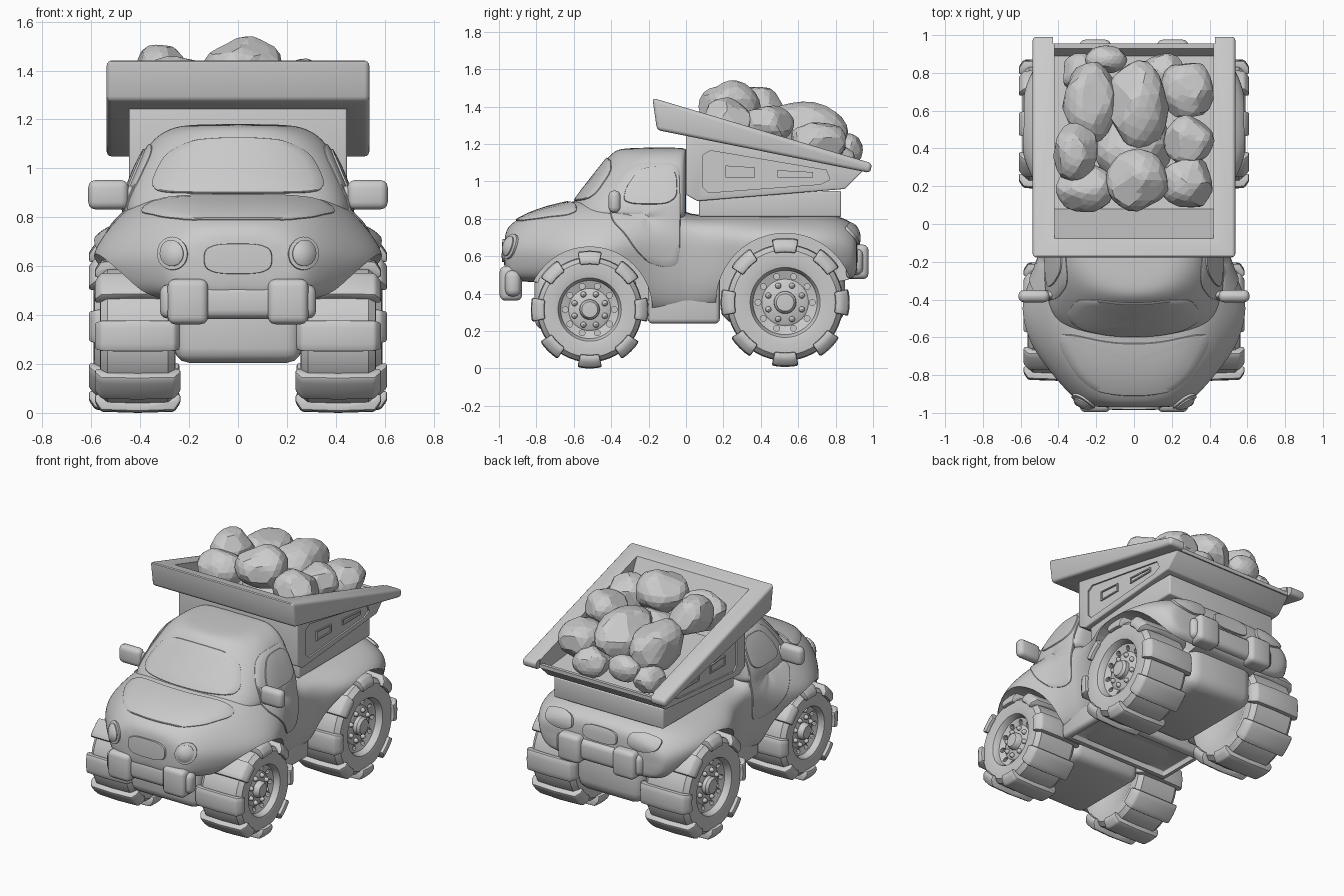
import bpy, bmesh, random
from math import sin, cos, pi
from mathutils import Vector as V
from mathutils.bvhtree import BVHTree

if "Cube" in bpy.data.objects:
    bpy.data.objects.remove(bpy.data.objects["Cube"])

random.seed(4)


def finish(o, angle=0.6):
    """Apply modifiers and shade smooth by angle."""
    dg = bpy.context.evaluated_depsgraph_get()
    me = bpy.data.meshes.new_from_object(o.evaluated_get(dg))
    o.modifiers.clear()
    o.data = me
    bpy.ops.object.select_all(action='DESELECT')
    o.select_set(True)
    bpy.context.view_layer.objects.active = o
    bpy.ops.object.shade_smooth_by_angle(angle=angle)
    return o


def make(name, bm):
    bmesh.ops.remove_doubles(bm, verts=bm.verts, dist=1e-5)
    bmesh.ops.recalc_face_normals(bm, faces=bm.faces)
    me = bpy.data.meshes.new(name)
    bm.to_mesh(me)
    bm.free()
    o = bpy.data.objects.new(name, me)
    bpy.context.collection.objects.link(o)
    return o


def loft(name, rings, loop=False):
    """Skin closed rings; cap both ends unless the rings loop."""
    bm = bmesh.new()
    R = [[bm.verts.new(p) for p in r] for r in rings]
    n = len(R[0])
    for a, b in zip(R, R[1:] + (R[:1] if loop else [])):
        for i in range(n):
            bm.faces.new((a[i], a[(i + 1) % n], b[(i + 1) % n], b[i]))
    if not loop:
        bm.faces.new(R[0])
        bm.faces.new(R[-1])
    return make(name, bm)


def prism(name, pts, x0, x1):
    return loft(name, [[(x, y, z) for y, z in pts] for x in (x0, x1)])


def bevel(o, w, seg=3):
    m = o.modifiers.new('Bevel', 'BEVEL')
    m.width, m.segments, m.limit_method = w, seg, 'ANGLE'
    return finish(o)


def box(name, c, s, w):
    (x, y, z), (a, b, d) = c, [k / 2 for k in s]
    return bevel(prism(name, [(y - b, z - d), (y + b, z - d), (y + b, z + d), (y - b, z + d)], x - a, x + a), w)


def cut(o, cutter):
    m = o.modifiers.new('Cut', 'BOOLEAN')
    m.object, m.operation, m.solver = cutter, 'DIFFERENCE', 'EXACT'
    cutter.hide_render = True
    finish(o)
    bpy.data.objects.remove(cutter)


def lathe(name, c, prof, a0=0, a1=2 * pi, steps=48, s=1):
    """Revolve an (x, r) profile about an axle along x."""
    full = a1 - a0 > 6.2
    angs = [a0 + (a1 - a0) * i / steps for i in range(steps + (not full))]
    return loft(name, [[(c[0] + s * x, c[1] + r * cos(a), c[2] + r * sin(a)) for x, r in prof] for a in angs], full)


def ball(name, c, s, seg=24):
    bm = bmesh.new()
    bmesh.ops.create_uvsphere(bm, u_segments=seg, v_segments=seg // 2, radius=1)
    for v in bm.verts:
        v.co = V([c[i] + v.co[i] * s[i] for i in range(3)])
    return finish(make(name, bm))


def subsurf(o):
    m = o.modifiers.new('Subdivision', 'SUBSURF')
    m.levels = m.render_levels = 3
    return finish(o)


# Lower body: hood, fenders and rear deck (y, top z, top w, flare w, flare z, bottom z)
rings = []
for y, zt, wt, wf, zf, zb in [
        (-.975, .72, .14, .23, .65, .50), (-.94, .78, .22, .31, .66, .47), (-.80, .85, .33, .44, .66, .46),
        (-.62, .895, .39, .575, .66, .45), (-.45, .915, .42, .62, .67, .44), (-.29, .91, .45, .56, .69, .30),
        (-.16, .88, .46, .50, .70, .27), (-.04, .87, .46, .48, .70, .27), (.01, .82, .45, .47, .70, .27),
        (.18, .825, .46, .50, .70, .29), (.34, .83, .48, .61, .72, .45), (.62, .83, .48, .62, .72, .45),
        (.80, .825, .44, .56, .70, .46), (.90, .78, .38, .48, .67, .48), (.92, .72, .34, .42, .65, .52)]:
    half = [(wt * .55, zt), (wt, zt - .035), (wf, zf), (wf * .98, zf - .09), (wf * .88, zb), (wf * .4, zb)]
    rings.append([(x, y, z) for x, z in half] + [(-x, y, z) for x, z in half[::-1]])
body = subsurf(loft('body', rings))
for s in (1, -1):
    for y, z, r in ((-.515, .315, .335), (.53, .353, .37)):
        cut(body, lathe('arch_cutter', (0, y, z), [(.24, 0), (.24, r), (.8, r), (.8, 0)], s=s))

# Cab (z, front y, half width)
rings = []
for z, yf, w in [(.76, -.66, .48), (.86, -.62, .47), (.93, -.575, .445), (1.03, -.495, .405),
                 (1.12, -.425, .35), (1.165, -.385, .28), (1.182, -.32, .19)]:
    half = [(w * .3, yf), (w * .75, yf + .05), (w, yf + .18), (w, -.12), (w * .99, -.015), (w * .85, 0), (w * .3, 0)]
    rings.append([(x, y, z) for x, y in half] + [(-x, y, z) for x, y in half[::-1]])
cab = subsurf(loft('cab', rings))

# Panels projected onto the body shell
dg = bpy.context.evaluated_depsgraph_get()
dg.update()
trees = [BVHTree.FromObject(o, dg) for o in (body, cab)]
VIEW = {'front': (lambda u, v: (u, -2, v), V((0, 1, 0))), 'back': (lambda u, v: (u, 2, v), V((0, -1, 0))),
        'top': (lambda u, v: (u, v, 3), V((0, 0, -1))), 'right': (lambda u, v: (2, u, v), V((-1, 0, 0))),
        'left': (lambda u, v: (-2, u, v), V((1, 0, 0)))}


def panel(name, pts, view, lift=.008, dome=0):
    pts = [V(p) for p in pts]
    for _ in range(3):
        pts = [q for a, b in zip(pts, pts[1:] + pts[:1]) for q in (a.lerp(b, .2), a.lerp(b, .8))]
    c = sum(pts, V((0, 0))) / len(pts)
    org, d = VIEW[view]
    rings = []
    for k, h in ((1, -.015), (.99, lift * .6), (.97, lift), (.85, lift), (.65, lift), (.45, lift), (.25, lift), (.02, lift)):
        ring = []
        for p in pts:
            o = V(org(*c.lerp(p, k)))
            hits = [t.ray_cast(o, d) for t in trees]
            hits = [x for x in hits if x[0]] or [t.find_nearest(o) for t in trees]
            h0 = min(hits, key=lambda x: (x[0] - o).length)
            n = h0[1] if h0[1].dot(d) < 0 else -h0[1]
            ring.append(h0[0] + n * (h + dome * (1 - k * k)))
        rings.append(ring)
    return finish(loft(name, rings))


def sym(half):
    return half + [(-x, z) for x, z in half[::-1]]


def ellipse(x, z, a, b):
    return [(x + a * cos(i * pi / 6), z + b * sin(i * pi / 6)) for i in range(12)]


def rect(x, z, a, b):
    return [(x - a, z - b), (x + a, z - b), (x + a, z + b), (x - a, z + b)]


panel('windshield', sym([(.12, .895), (.33, .90), (.36, .94), (.30, 1.06), (.19, 1.115), (.06, 1.125)]), 'front')
panel('hood_panel', sym([(.12, -.63), (.39, -.57), (.40, -.64), (.31, -.80), (.2, -.89), (.06, -.91)]), 'top')
panel('grille', rect(0, .63, .14, .062), 'front', .012)
panel('rear_plate', rect(0, .70, .13, .05), 'back', .012)
for s, side in ((1, 'right'), (-1, 'left')):
    panel('headlight_rim', ellipse(s * .265, .65, .062, .068), 'front', .012)
    panel('headlight', ellipse(s * .265, .65, .046, .052), 'front', .018, .012)
    panel('tail_light', [(s * x, z) for x, z in ((.2, .69), (.3, .66), (.42, .69), (.43, .75), (.3, .775), (.21, .76))],
          'back', .014, .008)
    panel('door', [(-.03, 1.0), (-.03, .56), (-.10, .535), (-.20, .56), (-.27, .63), (-.33, .72), (-.41, .80),
                   (-.40, .95), (-.33, 1.06), (-.25, 1.10), (-.04, 1.10)], side, .007)
    panel('side_window', [(-.34, .875), (-.32, .97), (-.24, 1.075), (-.05, 1.075), (-.045, .875)], side, .013)
    # Door mirrors
    box('mirror', (s * .53, -.382, .892), (.165, .065, .12), .03)
    ball('mirror_stem', (s * .46, -.375, .885), (.09, .022, .045))

# Bumpers with clamps
for name, y, z in (('front', -.925, .455), ('rear', .905, .57)):
    box(name + '_bumper', (0, y, z), (.64, .085, .14), .035)
    for s in (1, -1):
        box(name + '_bumper_clamp', (s * .205, y * 1.012, z), (.165, .12, .185), .03)

# Chassis
tray = box('chassis_tray', (0, -.012, .38), (.82, .385, .28), .025)
cut(tray, box('tray_cutter', (0, -.012, .24), (.74, .29, .07), .005))
box('front_axle_block', (0, -.53, .36), (.52, .56, .31), .06)
box('rear_axle_block', (0, .52, .40), (.5, .66, .32), .08)

# Wheels: tyre with dished rim, wrapped treads, hub and lugs
for s in (1, -1):
    for name, c, R, hw in (('front', (s * .41, -.515, .315), .282, .155), ('rear', (s * .425, .53, .353), .312, .165)):
        wheel = lathe(name + '_wheel', c, [
            (-hw * .6, 0), (-hw * .85, R * .55), (-hw, R * .72), (-hw * .98, R * .9), (-hw * .8, R * .985), (0, R),
            (hw * .8, R * .985), (hw * .98, R * .9), (hw, R * .72), (hw * .95, R * .6), (hw * .85, R * .57),
            (hw * .7, R * .55), (hw * .6, R * .4), (hw * .65, R * .36), (hw * .66, 0)], s=s)
        finish(wheel)
        T, w = R + .033, hw + .02
        for i in range(8):
            a = i * pi / 4 + pi / 2
            bevel(lathe(name + '_tread', c, [
                (-w, R * .86), (-w, R * .97), (-w * .86, T * .985), (0, T), (w * .86, T * .985), (w, R * .97),
                (w, R * .86), (w * .8, R * .86), (w * .7, R * .95), (-w * .7, R * .95), (-w * .8, R * .86)],
                a - .21, a + .21, 4, s), .01, 2)
        hx = c[0] + s * hw * .66
        cap = lathe(name + '_hub', c, [(.02, 0), (.02, R * .2), (hw * .8, R * .19), (hw * .9, R * .15), (hw * .92, 0)],
                    steps=24, s=s)
        finish(cap)
        for i in range(8):
            a = i * pi / 4 + pi / 8
            ball(name + '_lug', (hx, c[1] + R * .31 * cos(a), c[2] + R * .31 * sin(a)), (.022, .016, .016), 12)
        for i in range(10):
            a = i * pi / 5
            p = (0, c[1] + R * .465 * cos(a), c[2] + R * .465 * sin(a))
            cut(wheel, lathe('hole_cutter', p, [(abs(c[0]) + hw * .45, 0), (abs(c[0]) + hw * .45, .016),
                                                (.7, .016), (.7, 0)], steps=10, s=s))

# Dump box: tub, sloped rim and base
hollow = [(-.08, 1.425), (-.12, 1.7), (1.1, 1.7), (1.1, 1.082), (.93, 1.075), (.89, 1.02), (.08, 1.1)]
tub = bevel(prism('dump_tub', [(.0, 1.26), (.0, .93), (.06, .895), (.85, .96), (.95, 1.06)], -.445, .445), .008)
rim = bevel(prism('dump_rim', [(-.18, 1.447), (.995, 1.097), (.985, 1.045), (-.155, 1.275)], -.537, .537), .02)
for o in (tub, rim):
    cut(o, prism('hollow_cutter', hollow, -.42, .42))
cut(rim, prism('rear_cutter', [(.955, .9), (.955, 1.3), (1.1, 1.3), (1.1, .9)], -.43, .43))
recess = [(.09, .97), (.12, .94), (.72, .985), (.77, 1.01), (.75, 1.06), (.13, 1.165), (.09, 1.14)]
for s in (1, -1):
    cut(tub, prism('recess_cutter', recess, s * .435, s * .5))
    for y0, y1, top in ((.21, .37, 1.085), (.49, .68, 1.06)):
        slot = prism('side_slot', [(y0, 1.02), (y1, 1.02), (y1, top - .01), (y0, top)], s * .425, s * .444)
        cut(slot, prism('slot_cutter', [(y0 + .008, 1.028), (y1 - .008, 1.028), (y1 - .008, top - .018),
                                        (y0 + .008, top - .008)], s * .436, s * .5))
box('dump_base', (0, .45, .88), (.82, .76, .14), .01)

# Rock load
for x, y, z, a, b, c in [
        (.02, .23, 1.40, .155, .155, .135), (-.26, .19, 1.33, .15, .12, .12), (.28, .22, 1.32, .135, .14, .12),
        (-.31, .38, 1.385, .115, .15, .12), (.29, .44, 1.30, .125, .13, .11), (-.24, .64, 1.26, .14, .21, .15),
        (.02, .62, 1.26, .16, .23, .155), (.28, .71, 1.20, .135, .155, .12), (-.15, .87, 1.17, .105, .07, .08),
        (0, .42, 1.20, .2, .2, .14), (.15, .8, 1.11, .12, .1, .09), (-.28, .8, 1.11, .1, .1, .09)]:
    bm = bmesh.new()
    bmesh.ops.create_icosphere(bm, subdivisions=3, radius=1)
    planes = [(V([random.gauss(0, 1) for _ in 'xyz']).normalized(), random.uniform(.82, .96)) for _ in range(18)]
    for v in bm.verts:
        p = v.co * random.uniform(1.0, 1.04)
        for n, d in planes:
            p -= n * max(0, p.dot(n) - d)
        v.co = V((x + p.x * a * 1.06, y + p.y * b * 1.06, z + p.z * c * 1.06))
    make('rock', bm)
